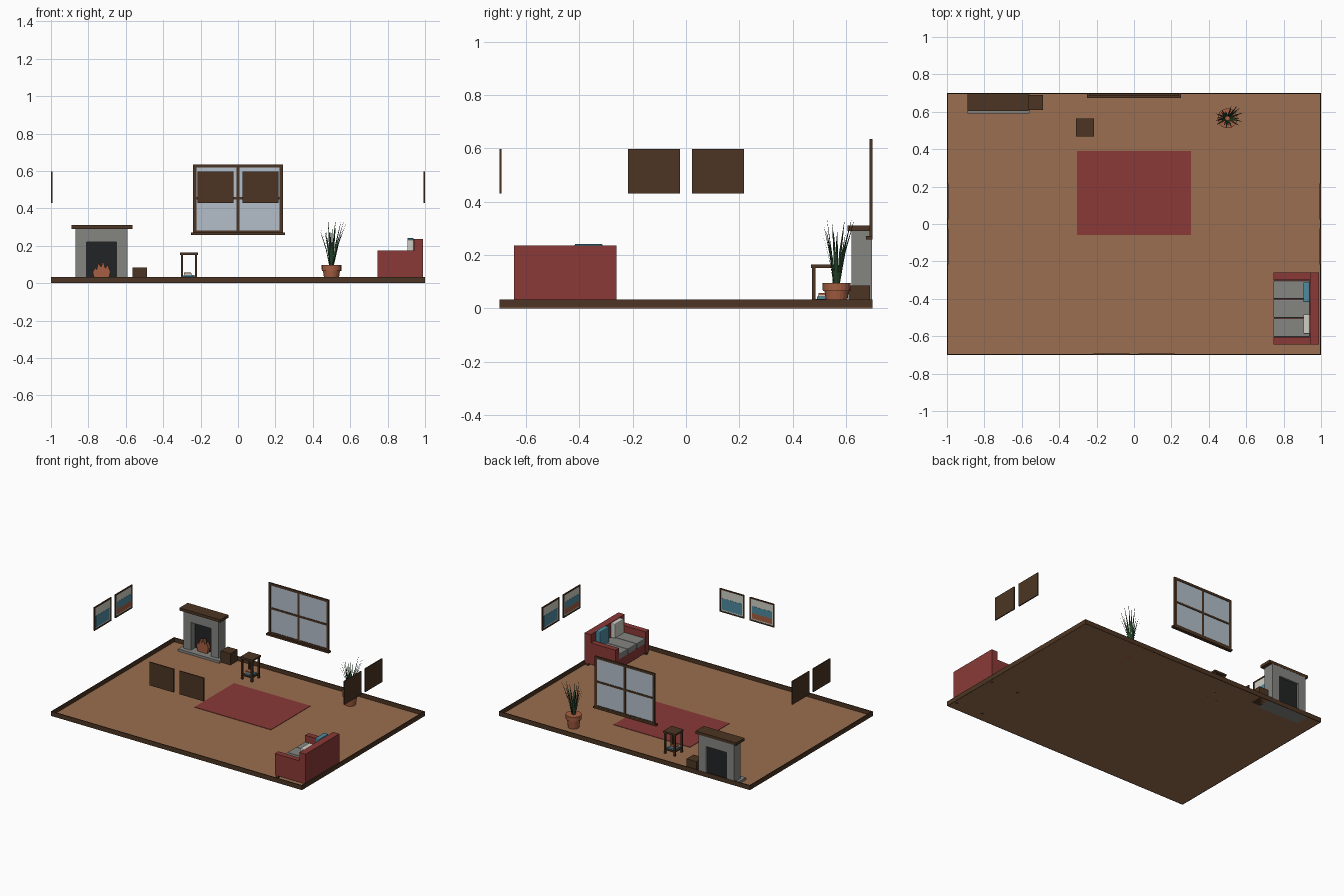
import bpy, bmesh, math, random
from mathutils import Vector, Matrix

if "Cube" in bpy.data.objects:
    bpy.data.objects.remove(bpy.data.objects["Cube"], do_unlink=True)


def material(name, hex_code):
    rgb = [int(hex_code[i:i + 2], 16) / 255 for i in (0, 2, 4)]
    lin = [c / 12.92 if c < 0.04 else ((c + 0.055) / 1.055) ** 2.4 for c in rgb]
    mat = bpy.data.materials.new(name)
    mat.use_nodes = True
    mat.diffuse_color = (*lin, 1)
    mat.node_tree.nodes["Principled BSDF"].inputs["Base Color"].default_value = (*lin, 1)
    return mat


dark_wood = material("dark wood", "4c3523")
floor_wood = material("floor wood", "9a6f50")
red = material("red fabric", "8a3a37")
grey = material("grey stone", "858681")
glass = material("pale glass", "b3bfca")
cream = material("cream", "cfcfc6")
blue = material("teal blue", "4f8ba0")
green = material("leaf green", "24432a")
clay = material("terracotta", "a65f42")
black = material("soot black", "222425")


def finish(name, bm, mat):
    bmesh.ops.recalc_face_normals(bm, faces=bm.faces)
    mesh = bpy.data.meshes.new(name)
    bm.to_mesh(mesh)
    bm.free()
    mesh.materials.append(mat)
    obj = bpy.data.objects.new(name, mesh)
    bpy.context.collection.objects.link(obj)
    return obj


def boxes(name, mat, *spans, bevel=0):
    """One object from boxes given as (x range), (y range), (z range)."""
    bm = bmesh.new()
    for span in spans:
        lo, hi = Vector(s[0] for s in span), Vector(s[1] for s in span)
        place = Matrix.Translation((lo + hi) / 2) @ Matrix.Diagonal((*(hi - lo), 1))
        bmesh.ops.create_cube(bm, size=1, matrix=place)
    obj = finish(name, bm, mat)
    if bevel:
        mod = obj.modifiers.new("soft edge", "BEVEL")
        mod.width, mod.segments = bevel, 2
    return obj


# Floor, rug and skirting
boxes("floor", floor_wood, ((-1, 1), (-.7, .7), (0, .003)))
boxes("rug", red, ((-.305, .305), (-.06, .39), (.003, .006)))
skirt = (0, .033)
boxes("skirting", dark_wood,
      ((-1, 1), (-.7, -.694), skirt), ((-1, 1), (.694, .7), skirt),
      ((-1, -.994), (-.7, .7), skirt), ((.994, 1), (-.7, .7), skirt))

# Fireplace
depth = (.62, .698)
boxes("fireplace_surround", grey,
      ((-.87, -.81), depth, (.02, .29)), ((-.65, -.59), depth, (.02, .29)),
      ((-.81, -.65), depth, (.22, .29)))
boxes("hearth", grey, ((-.89, -.56), (.59, .7), (0, .02)))
boxes("mantel_shelf", dark_wood, ((-.89, -.565), (.605, .699), (.29, .31)))
boxes("firebox_back", black, ((-.81, -.65), (.67, .685), (.02, .22)))

# Flames: a jagged outline given thickness
bm = bmesh.new()
outline = [(-.04, 0), (-.05, .04), (-.035, .07), (-.03, .05), (-.02, .09), (-.005, .065),
           (.005, .1), (.018, .06), (.03, .08), (.045, .04), (.035, 0)]
face = bm.faces.new([bm.verts.new((x - .727, .635, z + .02)) for x, z in outline])
ext = bmesh.ops.extrude_face_region(bm, geom=[face])
bmesh.ops.translate(bm, vec=(0, .025, 0),
                    verts=[v for v in ext["geom"] if isinstance(v, bmesh.types.BMVert)])
finish("flames", bm, clay)

boxes("log_box", dark_wood, ((-.565, -.487), (.61, .69), (0, .085)))

# Side table with books on its shelf
cx, cy = -.262, .517
legs = [((cx + sx * .038 - .006, cx + sx * .038 + .006),
         (cy + sy * .038 - .006, cy + sy * .038 + .006), (0, .155))
        for sx in (-1, 1) for sy in (-1, 1)]
boxes("side_table", dark_wood, *legs,
      ((cx - .048, cx + .048), (cy - .048, cy + .048), (.152, .165)),
      ((cx - .04, cx + .04), (cy - .04, cy + .04), (.027, .035)))
boxes("large_book", blue, ((cx - .03, cx + .03), (cy - .025, cy + .025), (.035, .044)))
boxes("middle_book", cream, ((cx - .028, cx + .015), (cy - .022, cy + .02), (.044, .051)))
boxes("small_book", clay, ((cx - .026, cx + .012), (cy - .02, cy + .018), (.051, .058)))

# Window
wall = (.688, .699)
boxes("window_frame", dark_wood,
      ((-.24, -.222), wall, (.265, .635)), ((.222, .24), wall, (.265, .635)),
      ((-.24, .24), wall, (.618, .635)), ((-.24, .24), wall, (.265, .283)),
      ((-.007, .007), wall, (.27, .63)), ((-.23, .23), wall, (.447, .46)))
boxes("window_sill", dark_wood, ((-.25, .25), (.675, .7), (.258, .271)))
boxes("window_glass", glass, ((-.23, .23), (.692, .695), (.27, .63)))

# Sofa
boxes("sofa_body", red,
      ((.745, .99), (-.645, -.605), (.02, .175)), ((.745, .99), (-.3, -.26), (.02, .175)),
      ((.94, .99), (-.645, -.26), (.02, .235)), ((.75, .95), (-.61, -.29), (.02, .09)))
boxes("sofa_feet", dark_wood, *[((x, x + .02), (y, y + .02), (0, .022))
                                for x in (.75, .965) for y in (-.64, -.285)])
boxes("seat_cushions", grey, *[((.745, .94), (-.603 + i * .101, -.504 + i * .101), (.09, .13))
                               for i in range(3)], bevel=.005)


def pillow(name, mat, y, top):
    boxes(name, mat, ((.905, .94), (y - .053, y + .053), (.13, top)), bevel=.006)


pillow("cream_pillow", cream, -.535, .234)
pillow("blue_pillow", blue, -.365, .242)

# Plant pot: tapered body and rim
bm = bmesh.new()
for low, high, z0, z1 in ((.036, .046, 0, .07), (.052, .053, .065, .096)):
    bmesh.ops.create_cone(bm, cap_ends=True, segments=20, radius1=low, radius2=high,
                          depth=z1 - z0, matrix=Matrix.Translation((.5, .565, (z0 + z1) / 2)))
finish("plant_pot", bm, clay)

# Plant: thin tapering blades fanning outwards
random.seed(4)
bm = bmesh.new()
for i in range(18):
    angle = i * 2.4
    out = Vector((math.cos(angle), math.sin(angle), 0))
    side = Vector((-out.y, out.x, 0))
    reach = random.uniform(.02, .06) + .02 * max(out.x, 0)
    height = random.uniform(.17, .245)
    root = Vector((.5, .565, .094)) + out * .012
    rows = []
    for t, half in ((0, .003), (.5, .0045), (1, .0006)):
        mid = root + out * reach * t ** 1.4 + Vector((0, 0, height * t))
        rows.append([bm.verts.new(mid - side * half), bm.verts.new(mid + side * half)])
    for a, b in zip(rows, rows[1:]):
        bm.faces.new((a[0], a[1], b[1], b[0]))
finish("plant_leaves", bm, green)


# Framed pictures: a pair on each of three walls, painted side facing the room
def picture(name, wall_angle, distance, offset, bands):
    turn = Matrix.Rotation(wall_angle, 4, "Z")
    y0 = -distance
    half, low, high = .097, .43, .598
    edge = .009
    y = (y0, y0 + .008)
    inner = (offset - half + edge, offset + half - edge)
    parts = [boxes(name + "_frame", dark_wood,
                   ((offset - half, offset + half), (y0, y0 + .003), (low, high)),
                   ((offset - half, inner[0]), y, (low, high)),
                   ((inner[1], offset + half), y, (low, high)),
                   (inner, y, (low, low + edge)), (inner, y, (high - edge, high)))]
    parts.append(boxes(name + "_mat", cream, (inner, (y0 + .003, y0 + .005), (low + edge, high - edge))))
    art = (inner[0] + edge, inner[1] - edge)
    for label, mat, start, end in bands:
        parts.append(boxes(name + label, mat, (art, (y0 + .005, y0 + .006),
                                               (low + .018 + start * .132, low + .018 + end * .132))))
    for part in parts:
        part.data.transform(turn)


seascape = (("_sea", blue, 0, .62),)
shore = (("_sand", clay, 0, .3), ("_sea", blue, .3, .68))
for wall_name, angle, distance in (("front", 0, .7), ("left", math.pi / 2, 1), ("right", -math.pi / 2, 1)):
    picture(wall_name + "_seascape", angle, distance, .12, seascape)
    picture(wall_name + "_shore", angle, distance, -.12, shore)
